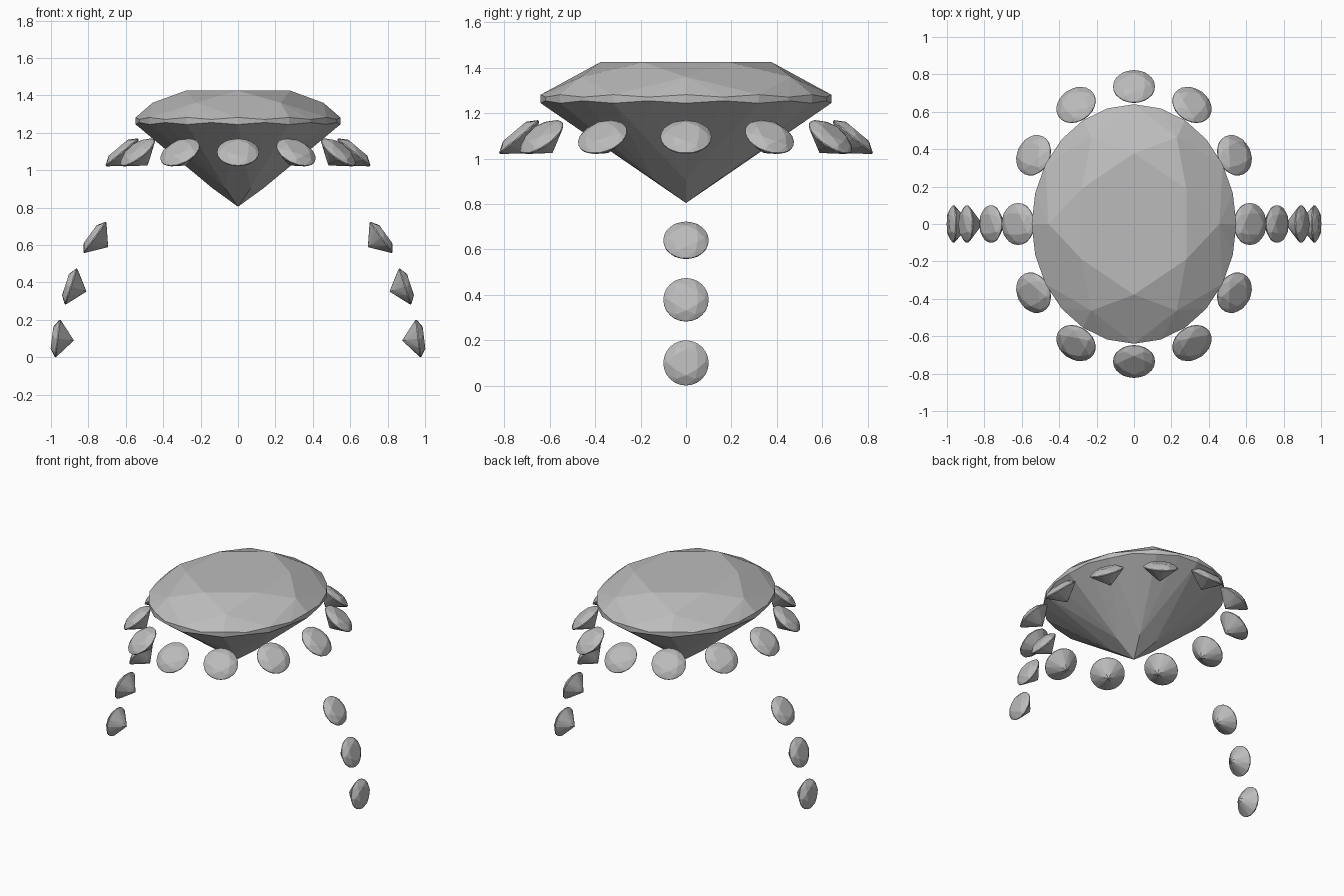
import bpy, bmesh
from math import sin, cos, tau, radians
from mathutils import Vector, Matrix

cube = bpy.data.objects.get("Cube")
if cube:
    bpy.data.objects.remove(cube)

# Single grey stone material
GREY = (0.5, 0.5, 0.5, 1)
stone = bpy.data.materials.new("grey_stone")
stone.use_nodes = True
stone.diffuse_color = GREY
stone.node_tree.nodes["Principled BSDF"].inputs["Base Color"].default_value = GREY

SIDES = 6             # corners of the table
STEP = 4              # girdle points per table corner
COUNT = SIDES * STEP


def cut_stone_mesh():
    """Brilliant cut of radius 1, girdle at z = 0, table up, point down."""
    bm = bmesh.new()

    def ring(count, radius, height, offset=0.0, wave=0.0):
        verts = []
        for k in range(count):
            a = tau * (k + offset) / count
            z = height + (wave if k % 2 else 0)
            verts.append(bm.verts.new((radius * sin(a), radius * cos(a), z)))
        return verts

    table = ring(SIDES, 0.59, 0.275)
    star = ring(SIDES, 0.835, 0.165, 0.5)
    upper = ring(COUNT, 1, 0.032, wave=-0.018)
    lower = ring(COUNT, 1, -0.032, wave=0.018)
    depth = 0.78
    pavilion = ring(SIDES, 0.25, -depth + 0.225 * (depth - 0.03), 0.5)
    point = bm.verts.new((0, 0, -depth))

    bm.faces.new(table)
    for i in range(SIDES):
        j = (i + 1) % SIDES
        # crown: star facet and kite facet
        bm.faces.new((table[i], star[i], table[j]))
        bm.faces.new((table[i], star[i - 1], upper[i * STEP], star[i]))
        # pavilion: long kite down to the point
        bm.faces.new((lower[i * STEP], pavilion[i - 1], point, pavilion[i]))
        # fans of narrow facets on either side of the girdle
        for k in range(i * STEP, (i + 1) * STEP):
            n = (k + 1) % COUNT
            bm.faces.new((star[i], upper[k], upper[n]))
            bm.faces.new((pavilion[i], lower[k], lower[n]))
            bm.faces.new((upper[k], lower[k], lower[n], upper[n]))
    bmesh.ops.recalc_face_normals(bm, faces=bm.faces)
    mesh = bpy.data.meshes.new("cut_stone")
    bm.to_mesh(mesh)
    bm.free()
    mesh.materials.append(stone)
    return mesh


small_mesh = cut_stone_mesh()


def place(name, mesh, centre, facing, size):
    obj = bpy.data.objects.new(name, mesh)
    bpy.context.collection.objects.link(obj)
    turn = Vector(facing).to_track_quat('Z', 'Y').to_matrix().to_4x4()
    obj.matrix_world = Matrix.Translation(centre) @ turn @ Matrix.Diagonal((*size, 1))
    return obj


# Large oval centre stone
centre_stone = bpy.data.objects.new("centre_stone", cut_stone_mesh())
bpy.context.collection.objects.link(centre_stone)
centre_stone.location = (0, 0, 1.263)
centre_stone.scale = (0.547, 0.64, 0.588)

# Halo of small stones around it, tilted outwards
HALO_X, HALO_Y, TILT = 0.62, 0.735, radians(40)
for k in range(12):
    a = tau * k / 12
    out = Vector((cos(a) / HALO_X, sin(a) / HALO_Y, 0)).normalized()
    facing = out * sin(TILT) + Vector((0, 0, cos(TILT)))
    place(f"halo_stone_{k + 1}", small_mesh,
          (HALO_X * cos(a), HALO_Y * sin(a), 1.095), facing, (0.112, 0.112, 0.117))

# Three stones down each shoulder of the band: x, z, upward tilt
for x, z, tilt in ((0.765, 0.64, 36), (0.893, 0.378, 18), (0.964, 0.1, 7)):
    t = radians(tilt)
    for side, word in ((1, "left"), (-1, "right")):
        place(f"{word}_shoulder_stone_{tilt}", small_mesh,
              (side * x, 0, z), (side * cos(t), 0, sin(t)), (0.1, 0.1, 0.112))
